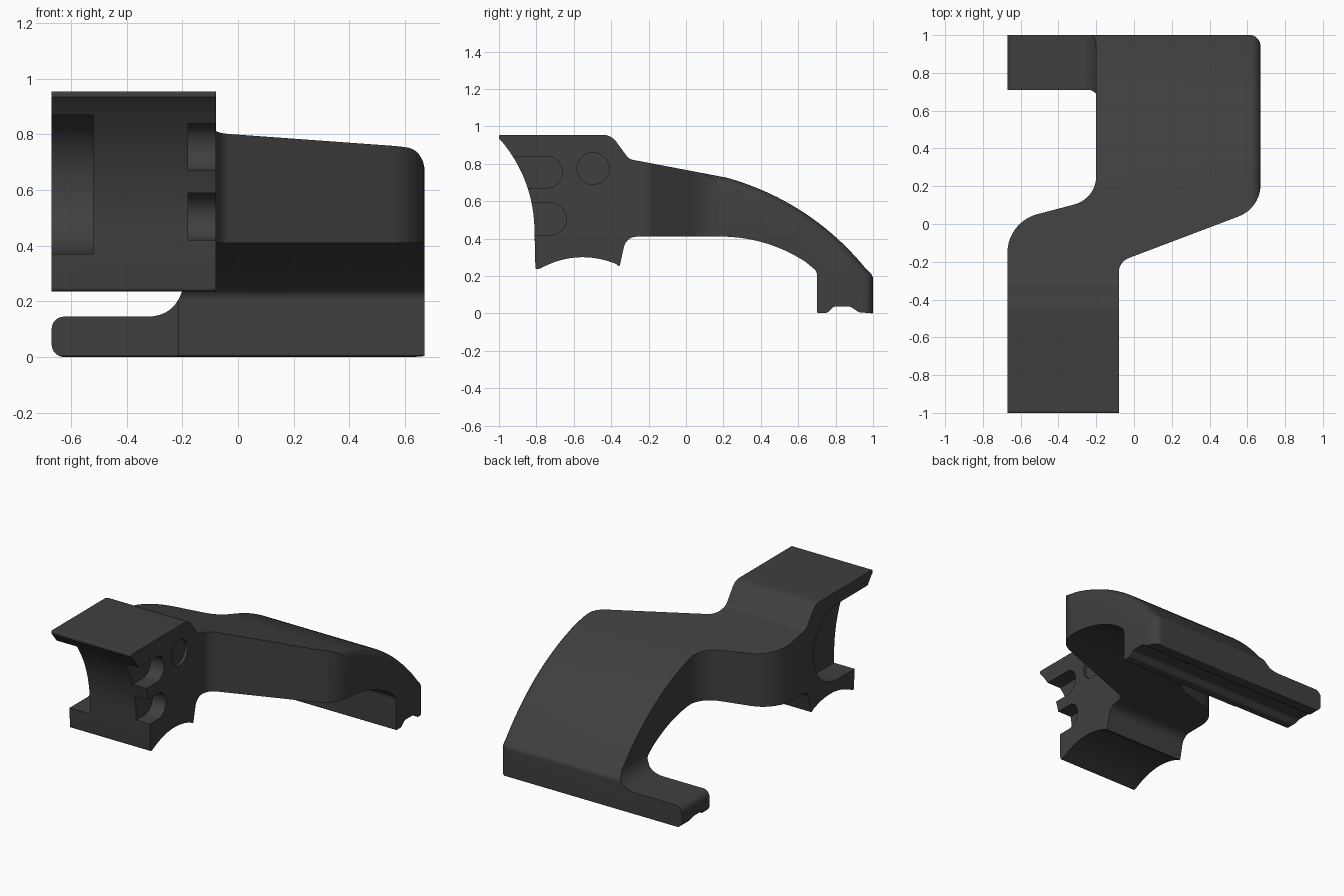
import bpy, bmesh, math
from mathutils import Vector

if "Cube" in bpy.data.objects:
    bpy.data.objects.remove(bpy.data.objects["Cube"])


def arc(p, q, sag, n=18):
    """Shallow curve from p to q; positive sag bulges to the right of travel."""
    p, q = Vector(p), Vector(q)
    d = q - p
    side = Vector((d.y, -d.x)).normalized()
    out = []
    for i in range(n + 1):
        s = i / n
        v = p + d * s + side * (sag * 4 * s * (1 - s))
        out.append((v.x, v.y, 0))
    return out


def rounded(corners, n=10):
    """Turn (a, b, radius) corners into a filleted outline."""
    out = []
    for i, (a, b, r) in enumerate(corners):
        p = Vector((a, b))
        if not r:
            out.append(p)
            continue
        u = (Vector(corners[i - 1][:2]) - p).normalized()
        v = (Vector(corners[(i + 1) % len(corners)][:2]) - p).normalized()
        half = u.angle(v) / 2
        c = p + (u + v).normalized() * (r / math.sin(half))
        t, phi = r / math.tan(half), math.pi - 2 * half
        d0, d1 = p + u * t - c, p + v * t - c
        for k in range(n + 1):
            s = k / n
            out.append(c + (d0 * math.sin((1 - s) * phi) + d1 * math.sin(s * phi)) / math.sin(phi))
    return out


def loft(name, sections, axis):
    """Solid through (depth, outline) sections stacked along an axis."""
    place = {'x': lambda d, p: (d, p.x, p.y),
             'y': lambda d, p: (p.x, d, p.y),
             'z': lambda d, p: (p.x, p.y, d)}[axis]
    bm = bmesh.new()
    rings = [[bm.verts.new(place(d, p)) for p in pts] for d, pts in sections]
    for r0, r1 in zip(rings, rings[1:]):
        for i in range(len(r0)):
            bm.faces.new((r0[i - 1], r0[i], r1[i], r1[i - 1]))
    bm.faces.new(rings[0])
    bm.faces.new(rings[-1])
    bmesh.ops.recalc_face_normals(bm, faces=bm.faces[:])
    me = bpy.data.meshes.new(name)
    bm.to_mesh(me)
    bm.free()
    ob = bpy.data.objects.new(name, me)
    bpy.context.collection.objects.link(ob)
    return ob


def prism(name, corners, axis, lo, hi):
    pts = rounded(corners)
    return loft(name, [(lo, pts), (hi, pts)], axis)


def combine(ob, tool, op):
    tool.hide_render = True
    m = ob.modifiers.new(op, 'BOOLEAN')
    m.operation, m.object, m.solver = op, tool, 'EXACT'
    bpy.context.view_layer.objects.active = ob
    bpy.ops.object.modifier_apply(modifier=m.name)
    bpy.data.objects.remove(tool)


# Side profile (y, z): clamp block, curved arm, grooved foot
profile = rounded(
    [(-0.48, 0.955, 0), (-1.0, 0.955, 0.008), (-1.0, 0.935, 0)]
    + arc((-0.985, 0.92), (-0.81, 0.44), -0.045)
    + [(-0.805, 0.23, 0.012)]
    + arc((-0.77, 0.245), (-0.375, 0.265), -0.045)
    + [(-0.355, 0.25, 0.006), (-0.32, 0.41, 0.07)]
    + arc((0.22, 0.41), (0.64, 0.275), -0.03)
    + [(0.70, 0.225, 0.045), (0.70, 0.003, 0.006), (0.755, 0.003, 0.02),
       (0.79, 0.036, 0.02), (0.88, 0.036, 0.02), (0.925, 0.006, 0.02),
       (1.0, 0.0, 0.006), (1.0, 0.2, 0.04)]
    + arc((0.965, 0.235), (0.22, 0.725), 0.07, 28)
    + [(-0.305, 0.825, 0.06), (-0.40, 0.955, 0.09)])


def inset_top(d):
    out = []
    for i, p in enumerate(profile):
        t = profile[(i + 1) % len(profile)] - profile[i - 1]
        n = Vector((t.y, -t.x)).normalized()
        top = p.y > 0.19 and p.x > -0.33 and n.y > 0.2
        out.append(p - n * d if top else p.copy())
    return out


# Extrusion with a rounded upper right edge
R = 0.06
sections = [(-0.70, profile)]
for k in range(8):
    a = math.pi / 2 * k / 7
    sections.append((0.672 - R + R * math.sin(a), inset_top(R * (1 - math.cos(a)))))
body = loft("clamp_arm", sections, 'x')

# Plan outline (x, y)
combine(body, prism("plan", [
    (-0.67, -1.05, 0), (-0.08, -1.05, 0), (-0.08, -0.20, 0.08),
    (0.67, 0.084, 0.18), (0.67, 1.001, 0.06), (-0.67, 1.001, 0),
    (-0.67, 0.71, 0), (-0.20, 0.71, 0.04), (-0.20, 0.134, 0.155),
    (-0.67, 0.01, 0.21)], 'z', -0.1, 1.1), 'INTERSECT')

# Space above the side foot, with its fillet and rounded tip
fillet = arc((-0.33, 0.145), (-0.20, 0.24), 0.03)
tip = [(-0.67 + 0.045 * (1 - math.cos(a)), 0.1 + 0.045 * math.sin(a), 0)
       for a in (math.pi / 2 * k / 8 for k in range(9))]
combine(body, prism("above_foot", [(-0.9, 0.1, 0)] + tip + fillet
                    + [(-0.20, 1.2, 0), (-0.9, 1.2, 0)], 'y', 0.6, 1.1), 'DIFFERENCE')
under = [(x, 0.145 - z, 0) for x, z, _ in tip]
combine(body, prism("foot_tip", [(-0.9, 0.045, 0)] + under
                    + [(-0.625, -0.1, 0), (-0.9, -0.1, 0)], 'y', 0.6, 1.1), 'DIFFERENCE')

# Front-opening slots: two small on the right, one large on the left
for end, z, r, lo, hi in [(-0.66, 0.755, 0.085, -0.18, 0.0),
                          (-0.64, 0.505, 0.085, -0.18, 0.0),
                          (-0.38, 0.62, 0.25, -0.8, -0.52)]:
    f = r * 0.97
    combine(body, prism("slot", [(-1.2, z - r, 0), (end, z - r, f),
                                 (end, z + r, f), (-1.2, z + r, 0)], 'x', lo, hi), 'DIFFERENCE')

# Shallow round recess on the right
disc = [(-0.497 + 0.085 * math.cos(a), 0.775 + 0.085 * math.sin(a), 0)
        for a in (math.tau * k / 40 for k in range(40))]
combine(body, prism("recess", disc, 'x', -0.10, 0.0), 'DIFFERENCE')

# Dark finish and smooth shading
mat = bpy.data.materials.new("dark_grey")
mat.diffuse_color = (0.05, 0.05, 0.05, 1)
mat.use_nodes = True
mat.node_tree.nodes["Principled BSDF"].inputs["Base Color"].default_value = mat.diffuse_color
body.data.materials.clear()
body.data.materials.append(mat)
bpy.context.view_layer.objects.active = body
body.select_set(True)
bpy.ops.object.shade_smooth_by_angle(angle=math.radians(30))
